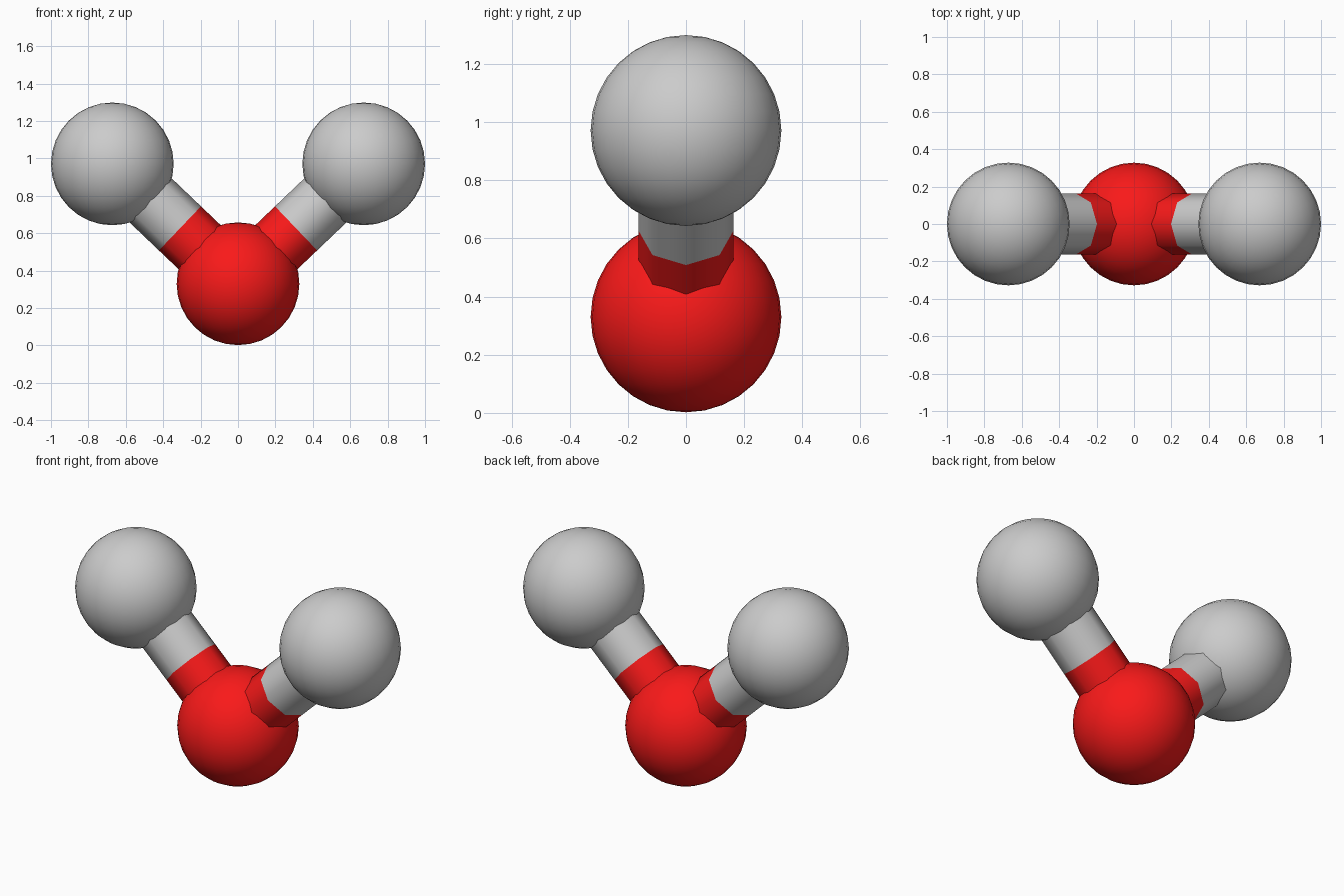
import bpy
import math
from mathutils import Vector

if "Cube" in bpy.data.objects:
    bpy.data.objects.remove(bpy.data.objects["Cube"])

R_ATOM, R_BOND = 0.328, 0.163
CENTRE = Vector((0, 0, 0.33))

red = bpy.data.materials.new("red")
red.diffuse_color = (0.95, 0.01, 0.01, 1)
red.use_nodes = True
red.node_tree.nodes["Principled BSDF"].inputs["Base Color"].default_value = red.diffuse_color


def finish(name, mat):
    ob = bpy.context.object
    ob.name = name
    bpy.ops.object.shade_smooth_by_angle(angle=math.radians(60))
    if mat:
        ob.data.materials.append(mat)


def atom(name, pos, mat=None):
    bpy.ops.mesh.primitive_uv_sphere_add(segments=32, ring_count=16,
                                         radius=R_ATOM, location=pos)
    finish(name, mat)


def bond(name, a, b, mat=None):
    # eight-sided rod from a to b, with corners facing front and back
    d = b - a
    bpy.ops.mesh.primitive_cylinder_add(vertices=8, radius=R_BOND, depth=d.length,
                                        location=(a + b) / 2,
                                        rotation=(0, math.atan2(d.x, d.z), 0))
    finish(name, mat)


# central red atom
atom("centre_atom", CENTRE, red)

# two grey outer atoms, each on a two-colour bond
for side, s in (("left", -1), ("right", 1)):
    outer = Vector((s * 0.672, 0, 0.971))
    split = CENTRE.lerp(outer, 0.462)
    atom(side + "_atom", outer)
    bond(side + "_bond_inner", CENTRE, split, red)
    bond(side + "_bond_outer", split, outer)
